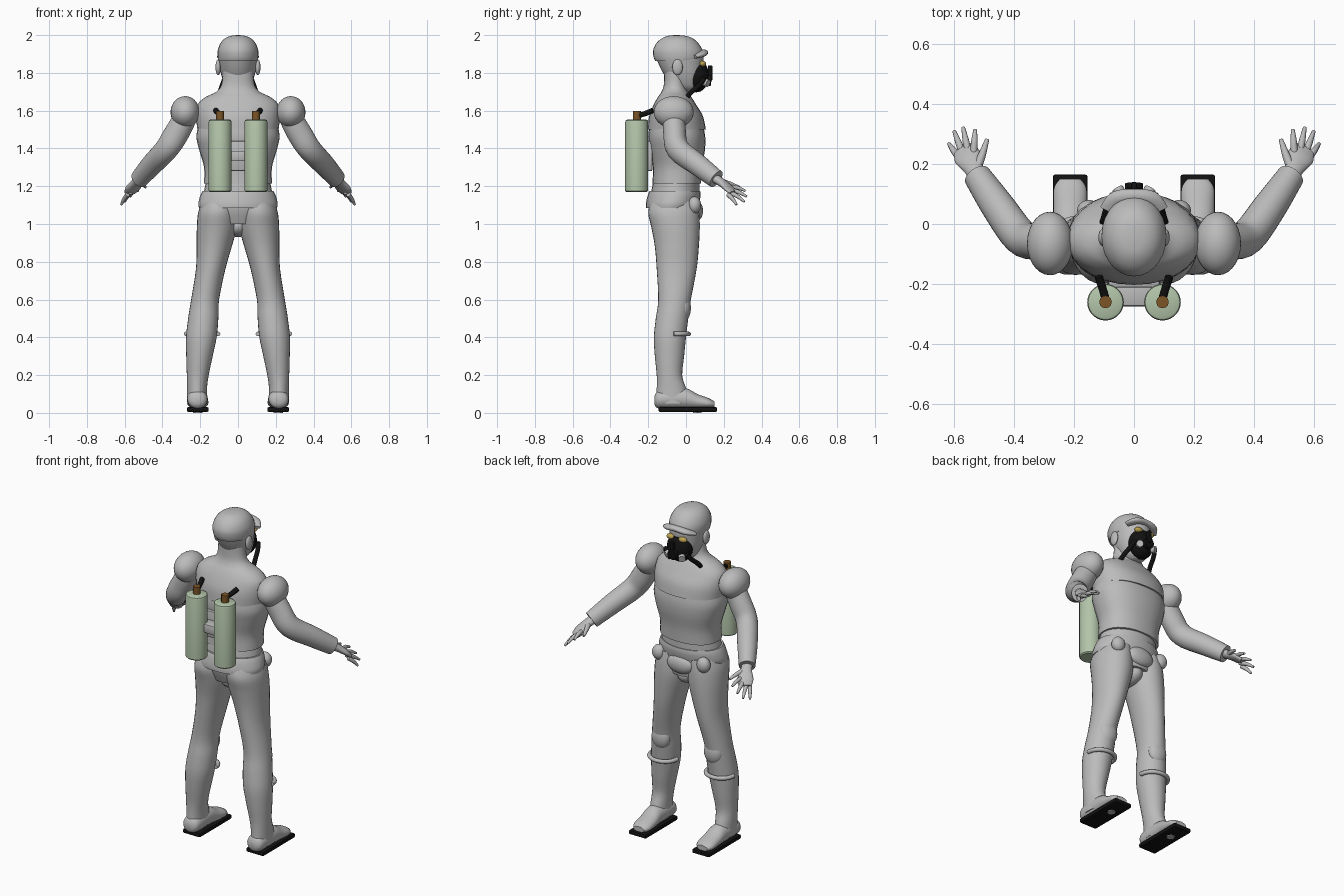
import bpy, bmesh, math
from mathutils import Vector, Matrix

if "Cube" in bpy.data.objects:
    bpy.data.objects.remove(bpy.data.objects["Cube"])

X, Y, Z = Vector((1, 0, 0)), Vector((0, 1, 0)), Vector((0, 0, 1))
parts = []


def material(name, *rgb):
    m = bpy.data.materials.new(name)
    m.use_nodes = True
    m.diffuse_color = (*rgb, 1)
    m.node_tree.nodes["Principled BSDF"].inputs["Base Color"].default_value = (*rgb, 1)
    return m


grey = material("suit grey", .5, .5, .5)
green = material("tank green", .45, .56, .4)
brown = material("valve brown", .2, .09, .02)
black = material("rubber black", .006, .006, .006)
yellow = material("lens yellow", .5, .36, .08)


def finish(name, bm, mat, mirror=False):
    """Turn a bmesh into a named object, optionally mirrored across x."""
    bmesh.ops.recalc_face_normals(bm, faces=bm.faces)
    mesh = bpy.data.meshes.new(name)
    bm.to_mesh(mesh)
    bm.free()
    mesh.materials.append(mat)
    ob = bpy.data.objects.new(name, mesh)
    bpy.context.collection.objects.link(ob)
    if mirror:
        mod = ob.modifiers.new("Mirror", "MIRROR")
        mod.use_mirror_merge = False
    parts.append(ob)
    return ob


def curve_through(pts, steps):
    """Catmull-Rom interpolation of section tuples."""
    pts = [Vector(p) for p in pts]
    out = []
    for i in range(len(pts) - 1):
        a, b, c, d = pts[max(i - 1, 0)], pts[i], pts[i + 1], pts[min(i + 2, len(pts) - 1)]
        for k in range(steps):
            t = k / steps
            out.append(b + (c - a) * (t / 2) + (2 * a - 5 * b + 4 * c - d) * (t * t / 2)
                       + (3 * b - a - 3 * c + d) * (t ** 3 / 2))
    return out + [pts[-1]]


def sweep(name, pts, mat=grey, axis=None, up=Y, mirror=False, sides=28, steps=4, power=1):
    """Loft ellipses (x, y, z, half width, half depth) along a path."""
    secs = curve_through(pts, steps)
    bm = bmesh.new()
    rings = []
    for i, s in enumerate(secs):
        c = Vector(s[:3])
        t = axis or (Vector(secs[min(i + 1, len(secs) - 1)][:3])
                     - Vector(secs[max(i - 1, 0)][:3])).normalized()
        side = up.cross(t).normalized()
        other = t.cross(side)
        ring = []
        for k in range(sides):
            ang = math.tau * k / sides
            u, v = math.cos(ang), math.sin(ang)
            u, v = (math.copysign(abs(w) ** power, w) for w in (u, v))
            ring.append(bm.verts.new(c + side * u * max(s[3], .002) + other * v * max(s[4], .002)))
        rings.append(ring)
    for lo, hi in zip(rings, rings[1:]):
        for k in range(sides):
            j = (k + 1) % sides
            bm.faces.new((lo[k], lo[j], hi[j], hi[k]))
    bm.faces.new(rings[0])
    bm.faces.new(rings[-1])
    return finish(name, bm, mat, mirror)


def body(name, rows, **kw):
    """Upright loft from rows of (z, centre x, back y, front y, half width)."""
    return sweep(name, [(x, (b + f) / 2, z, w, (f - b) / 2) for z, x, b, f, w in rows], axis=Z, **kw)


def tube(name, path, r, mat=grey, **kw):
    return sweep(name, [(*p, r, r) for p in path], mat, sides=12, **kw)


def ball(name, loc, size, mat=grey, mirror=False):
    bm = bmesh.new()
    bmesh.ops.create_uvsphere(bm, u_segments=28, v_segments=18, radius=1)
    bm.transform(Matrix.Translation(loc) @ Matrix.Diagonal((*size, 1)))
    return finish(name, bm, mat, mirror)


def box(name, loc, size, mat=grey, bevel=.008, mirror=False):
    bm = bmesh.new()
    bmesh.ops.create_cube(bm, size=1)
    bm.transform(Matrix.Translation(loc) @ Matrix.Diagonal((*size, 1)))
    bmesh.ops.bevel(bm, geom=bm.edges[:], offset=bevel, segments=2, affect="EDGES", profile=.5)
    return finish(name, bm, mat, mirror)


# Torso: waist, shirt and shoulder yoke
body("waist", [(1.0, 0, -.16, .06, .13), (1.1, 0, -.19, .07, .185), (1.25, 0, -.17, .07, .165)])
body("shirt", [(1.215, 0, -.178, .08, .18), (1.3, 0, -.175, .085, .18), (1.39, 0, -.19, .1, .205),
               (1.46, 0, -.2, .102, .22), (1.525, 0, -.192, .09, .21)], power=.88)
body("shoulder_yoke", [(1.5, 0, -.203, .105, .215), (1.57, 0, -.195, .09, .222),
                       (1.63, 0, -.172, .055, .215), (1.67, 0, -.15, .03, .175),
                       (1.7, 0, -.13, .01, .115), (1.74, 0, -.117, 0, .087),
                       (1.82, 0, -.115, 0, .08)], power=.93)
body("belt", [(1.085, 0, -.213, .06, .207), (1.11, 0, -.212, .07, .21),
              (1.15, 0, -.203, .077, .2), (1.175, 0, -.193, .075, .188)])
ball("hip_pouch", (.15, .045, 1.1), (.04, .035, .045), mirror=True)
ball("groin_guard", (0, .055, 1.07), (.085, .035, .055))
ball("groin_lower", (0, -.04, .99), (.06, .09, .06))

# Head with cap, brim and ears
body("head", [(1.7, 0, -.03, .05, .03), (1.725, 0, -.07, .075, .062), (1.78, 0, -.11, .09, .086),
              (1.84, 0, -.142, .092, .099), (1.9, 0, -.16, .09, .103), (1.95, 0, -.13, .05, .08)])
body("cap", [(1.862, 0, -.163, .085, .104), (1.885, 0, -.172, .094, .108), (1.92, 0, -.174, .088, .107),
             (1.955, 0, -.158, .067, .094), (1.98, 0, -.132, .04, .073),
             (1.995, 0, -.1, .005, .043), (2, 0, -.06, -.04, .006)])
sweep("cap_brim", [(-.085, .045, 1.885, .03, .01), (-.06, .085, 1.9, .025, .016), (0, .095, 1.908, .022, .016),
                   (.06, .085, 1.9, .025, .016), (.085, .045, 1.885, .03, .01)], up=Z)
ball("ear", (.105, -.045, 1.83), (.014, .028, .042), mirror=True)

# Breathing mask
ball("mask", (0, .055, 1.785), (.076, .066, .088), black)
tube("mask_snout", [(0, .1, 1.765), (0, .135, 1.76)], .03, black)
box("mask_fin", (0, .128, 1.8), (.02, .025, .08), black, .006)
tube("mask_filter", [(.035, .085, 1.755), (.055, .118, 1.745)], .02, mirror=True)
ball("goggle_lens", (.04, .088, 1.848), (.026, .018, .016), yellow, True)
tube("mask_hose", [(.07, .095, 1.77), (.083, .07, 1.735), (.098, .02, 1.69), (.107, -.012, 1.645)],
     .013, black, mirror=True)

# Arms
ball("shoulder_pad", (.28, -.065, 1.592), (.077, .106, .085), mirror=True)
sweep("sleeve", [(.27, -.065, 1.58, .06, .06), (.325, -.06, 1.48, .06, .066), (.38, -.042, 1.395, .06, .063),
                 (.455, .06, 1.315, .056, .058), (.523, .16, 1.238, .046, .05)],
      mirror=True, up=Z)
sweep("palm", [(.51, .14, 1.25, .03, .026), (.535, .185, 1.222, .032, .022),
               (.556, .225, 1.19, .045, .018), (.572, .25, 1.165, .035, .012)], up=Z, mirror=True)
tips = {"index": (.53, .315, 1.175), "middle": (.57, .322, 1.145),
        "ring": (.6, .31, 1.118), "little": (.618, .268, 1.102)}
for i, (finger, tip) in enumerate(tips.items()):
    root = Vector((.535, .235, 1.195)).lerp(Vector((.585, .222, 1.155)), i / 3)
    mid = root.lerp(Vector(tip), .5) + Z * .006
    sweep(finger + "_finger", [(*root, .012, .012), (*mid, .011, .011), (*tip, .006, .006)],
          mirror=True, sides=10, up=Z)
sweep("thumb", [(.525, .185, 1.225, .016, .016), (.507, .23, 1.213, .013, .013),
                (.49, .282, 1.195, .007, .007)], mirror=True, sides=10, up=Z)

# Legs
body("leg", [(1.12, .1, -.185, .06, .09), (1.06, .107, -.2, .07, .104), (.98, .112, -.183, .073, .106),
             (.88, .126, -.165, .068, .093), (.76, .145, -.155, .056, .078), (.6, .174, -.147, .026, .074),
             (.5, .184, -.16, .012, .08), (.4, .194, -.17, 0, .081), (.3, .204, -.165, -.01, .07),
             (.2, .213, -.155, -.02, .058), (.13, .217, -.155, 0, .053), (.05, .217, -.16, .02, .053)],
     mirror=True)
ball("knee_patch", (.176, -.012, .555), (.058, .038, .07), mirror=True)
arc = [math.pi * k / 8 for k in range(9)]
tube("shin_ring", [(.19 + .085 * math.cos(a), -.065 + .08 * math.sin(a), .418) for a in arc],
     .012, mirror=True, up=Z)

# Shoes
sweep("shoe", [(.215, -.168, .065, .02, .02), (.215, -.15, .07, .048, .045), (.215, -.09, .075, .055, .055),
               (.215, 0, .075, .054, .055), (.213, .06, .06, .056, .04), (.213, .12, .05, .054, .028),
               (.213, .15, .045, .035, .016)], axis=Y, up=Z, mirror=True)
box("sole", (.213, .01, .018), (.116, .31, .026), black, mirror=True)
sweep("sole_stud", [(.213, .06, 0, .025, .025), (.213, .06, .008, .025, .025)],
      axis=Z, sides=6, steps=1, mirror=True)

# Twin tanks with valves, hoses and bracket
body("tank", [(z, .095, -.261 - r, -.261 + r, r) for z, r in
              ((1.17, .055), (1.176, .061), (1.54, .061), (1.549, .058), (1.553, .05))],
     mat=green, steps=1, mirror=True)
tube("tank_valve", [(.095, -.26, 1.55), (.095, -.26, 1.597)], .021, brown, mirror=True)
tube("tank_hose", [(.095, -.25, 1.575), (.105, -.215, 1.585), (.118, -.175, 1.602)],
     .014, black, mirror=True)
box("tank_bracket", (0, -.235, 1.36), (.13, .08, .055))
box("back_plate", (0, -.195, 1.36), (.17, .035, .16))

# Smooth shading with crisp edges
bpy.ops.object.select_all(action="DESELECT")
for ob in parts:
    ob.select_set(True)
bpy.context.view_layer.objects.active = parts[0]
bpy.ops.object.shade_smooth_by_angle(angle=math.radians(40))
